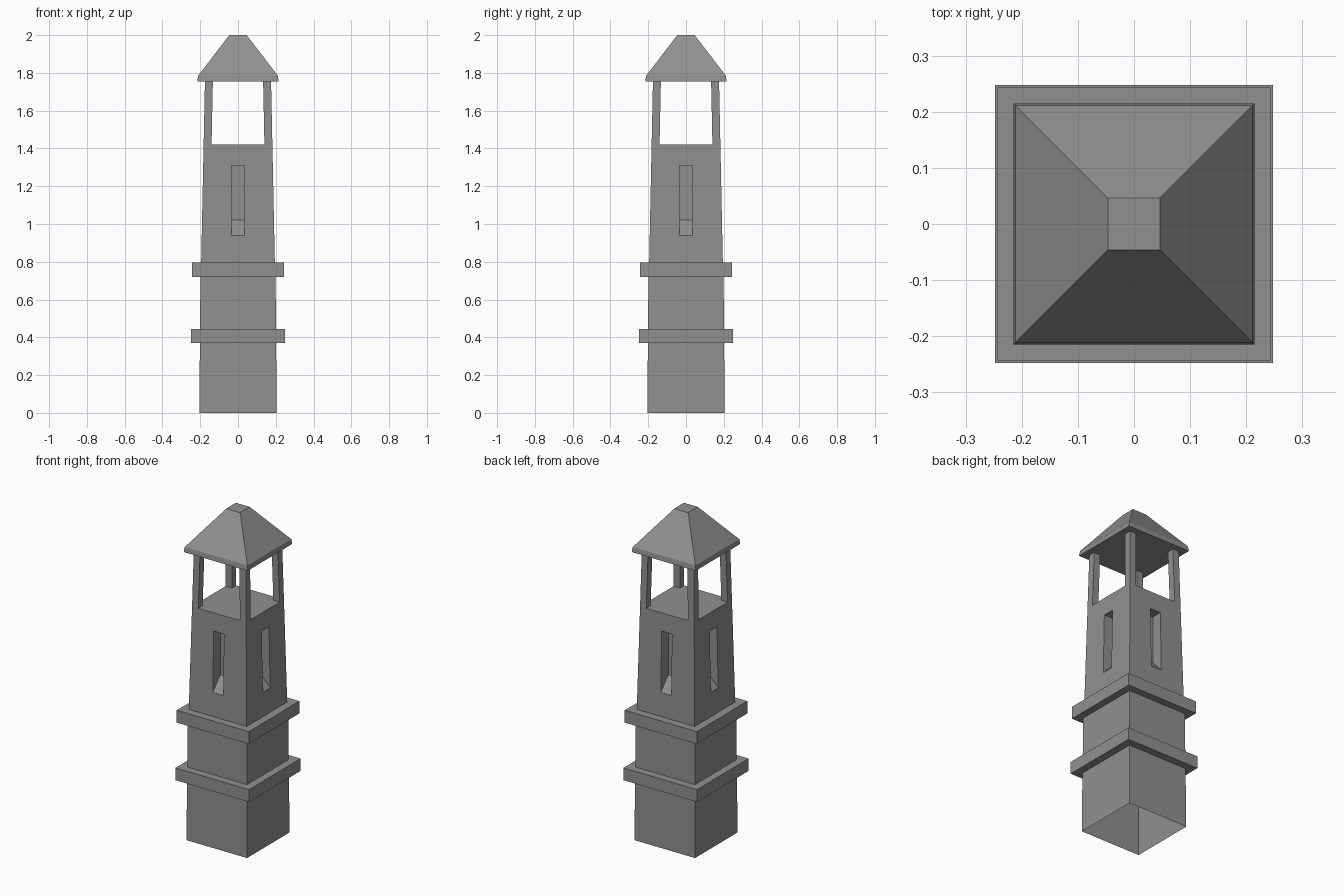
import bpy, bmesh
from mathutils import Matrix, Vector

cube = bpy.data.objects.get("Cube")
if cube:
    bpy.data.objects.remove(cube, do_unlink=True)

stone = bpy.data.materials.new("grey stone")
stone.use_nodes = True
GREY = (0.28, 0.28, 0.28, 1)
stone.diffuse_color = GREY
stone.node_tree.nodes["Principled BSDF"].inputs["Base Color"].default_value = GREY


def finish(name, bm, closed=True):
    bmesh.ops.remove_doubles(bm, verts=bm.verts, dist=1e-5)
    if closed:
        bmesh.ops.recalc_face_normals(bm, faces=bm.faces)
    mesh = bpy.data.meshes.new(name)
    bm.to_mesh(mesh)
    bm.free()
    mesh.materials.append(stone)
    obj = bpy.data.objects.new(name, mesh)
    bpy.context.collection.objects.link(obj)
    return obj


def face(bm, points):
    bm.faces.new([bm.verts.new(p) for p in points])


def square(half, z, cx=0, cy=0):
    return [(cx + sx * half, cy + sy * half, z)
            for sx, sy in ((-1, -1), (1, -1), (1, 1), (-1, 1))]


def square_shell(name, profile, bottom=False, top=False):
    """Join square rings given as (half width, height)."""
    bm = bmesh.new()
    rings = [square(h, z) for h, z in profile]
    for a, b in zip(rings, rings[1:]):
        for i in range(4):
            j = (i + 1) % 4
            face(bm, [a[i], a[j], b[j], b[i]])
    if bottom:
        face(bm, rings[0][::-1])
    if top:
        face(bm, rings[-1])
    return finish(name, bm, closed=False)


# Lower tower, hollow and open underneath
square_shell("base", [(0.204, 0), (0.202, 0.37)])
square_shell("lower_band", [(0.202, 0.37), (0.248, 0.37), (0.248, 0.445), (0.201, 0.445)])
square_shell("middle_stage", [(0.201, 0.445), (0.199, 0.72)])
square_shell("upper_band", [(0.199, 0.72), (0.243, 0.72), (0.243, 0.795), (0.195, 0.795)])

# Tapered upper stage with a recessed slit window on each side
Z0, Z1, FLOOR, EAVE = 0.795, 1.755, 1.42, 1.755
SILL, HEAD, SILL_BACK = 0.94, 1.31, 1.02
SLIT, DEPTH = 0.035, 0.065


def half_at(z):
    return 0.195 + (0.175 - 0.195) * (z - Z0) / (Z1 - Z0)


bm = bmesh.new()
levels = [Z0, SILL, HEAD, FLOOR]
for turn in range(4):
    spin = Matrix.Rotation(turn * 1.5707963, 3, 'Z')

    def wall(points):
        face(bm, [spin @ Vector(p) for p in points])

    def row(z):
        h = half_at(z)
        return [(x, -h, z) for x in (-h, -SLIT, SLIT, h)]

    for k in range(3):
        a, b = row(levels[k]), row(levels[k + 1])
        for i in range(3):
            if (i, k) != (1, 1):
                wall([a[i], a[i + 1], b[i + 1], b[i]])
    # Recess: sloping sill, jambs, head and back panel
    a, b = row(SILL), row(HEAD)
    outer = [a[1], a[2], b[2], b[1]]
    inner = [(x, -half_at(HEAD) + DEPTH, z) for x, z in
             ((-SLIT, SILL_BACK), (SLIT, SILL_BACK), (SLIT, HEAD), (-SLIT, HEAD))]
    for i in range(4):
        j = (i + 1) % 4
        wall([outer[i], outer[j], inner[j], inner[i]])
    wall(inner)
face(bm, square(half_at(FLOOR), FLOOR))
finish("upper_stage", bm, closed=False)

# Four corner posts of the open belfry
THICK = 0.042
for sx, side in ((-1, "right"), (1, "left")):
    for sy, end in ((-1, "front"), (1, "back")):
        bm = bmesh.new()
        rings = []
        for z in (FLOOR, EAVE):
            c = half_at(z) - THICK / 2
            rings.append(square(THICK / 2, z, sx * c, sy * c))
        for i in range(4):
            j = (i + 1) % 4
            face(bm, [rings[0][i], rings[0][j], rings[1][j], rings[1][i]])
        finish(f"{end}_{side}_post", bm, closed=False)

# Pyramid roof with a cut-off tip and a shallow eave
square_shell("roof", [(0.215, EAVE), (0.211, 1.785), (0.046, 2.0)], bottom=True, top=True)
